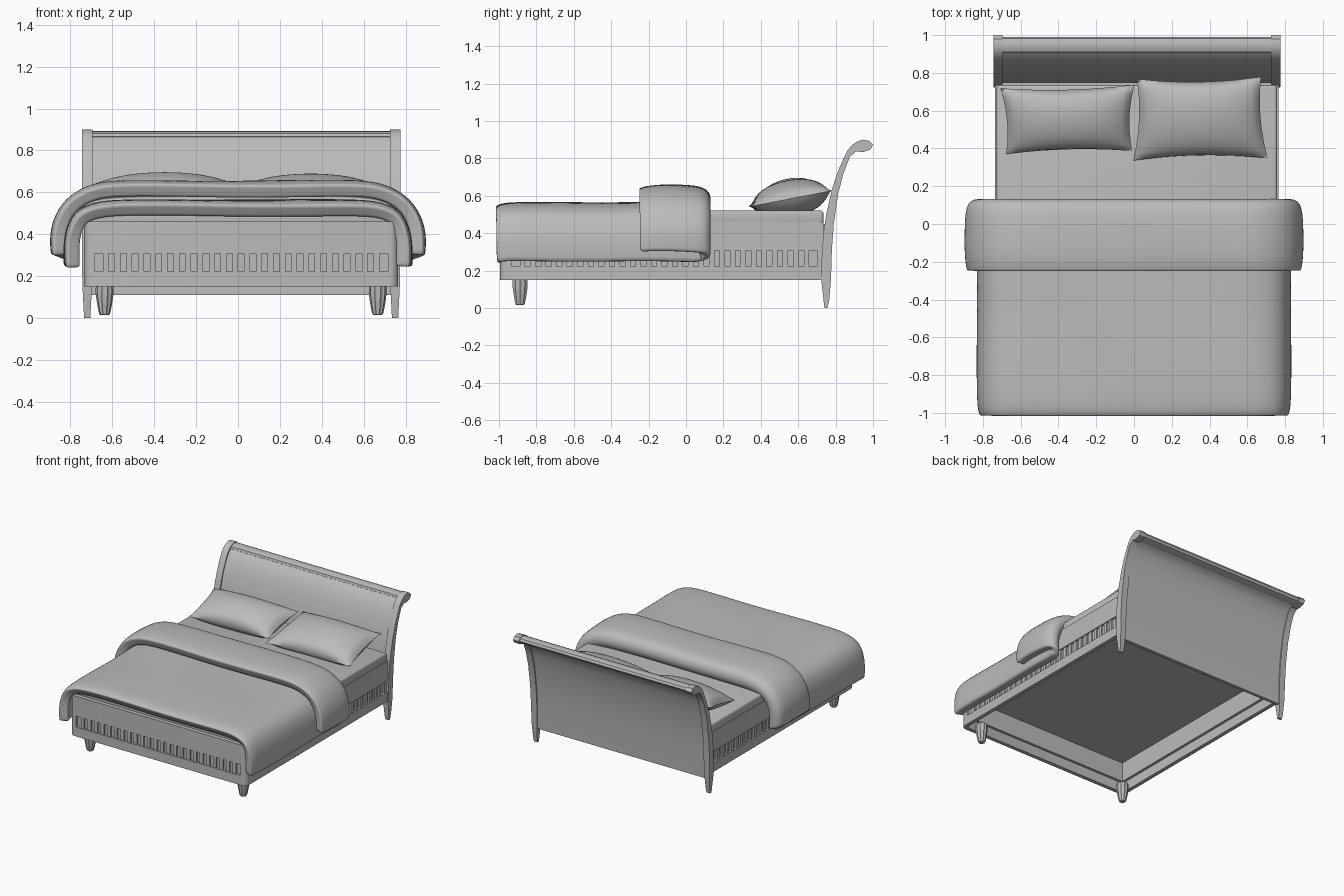
import bpy, bmesh, math
from mathutils import Vector, Matrix

cube = bpy.data.objects.get("Cube")
if cube:
    bpy.data.objects.remove(cube, do_unlink=True)

grey = bpy.data.materials.new("plain_grey")
grey.use_nodes = True
colour = (0.5, 0.5, 0.5, 1)
grey.diffuse_color = colour
grey.node_tree.nodes["Principled BSDF"].inputs["Base Color"].default_value = colour

CX = 0.015            # centre line of the frame
HALF = 0.75           # half width of the frame
FRONT, BACK = -0.995, 0.735
WALL = 0.03           # rail thickness
SLOT_LOW, SLOT_HIGH = 0.222, 0.307


def finish(name, bm, angle=35):
    bmesh.ops.recalc_face_normals(bm, faces=bm.faces)
    mesh = bpy.data.meshes.new(name)
    bm.to_mesh(mesh)
    bm.free()
    mesh.materials.append(grey)
    ob = bpy.data.objects.new(name, mesh)
    bpy.context.collection.objects.link(ob)
    bpy.ops.object.select_all(action="DESELECT")
    bpy.context.view_layer.objects.active = ob
    ob.select_set(True)
    bpy.ops.object.shade_smooth_by_angle(angle=math.radians(angle))
    return ob


def add_box(bm, lo, hi):
    lo, hi = Vector(lo), Vector(hi)
    size = hi - lo
    bmesh.ops.create_cube(bm, size=1, matrix=Matrix.Translation((lo + hi) / 2) @ Matrix.Diagonal((*size, 1)))


def box(name, lo, hi, bevel=0):
    bm = bmesh.new()
    add_box(bm, lo, hi)
    if bevel:
        bmesh.ops.bevel(bm, geom=bm.edges[:], offset=bevel, segments=3, affect="EDGES", profile=0.5)
    return finish(name, bm)


def prism(points, shift):
    bm = bmesh.new()
    face = bm.faces.new([bm.verts.new(p) for p in points])
    moved = bmesh.ops.extrude_face_region(bm, geom=[face])["geom"]
    bmesh.ops.translate(bm, vec=shift, verts=[g for g in moved if isinstance(g, bmesh.types.BMVert)])
    return bm


def corner(inset):
    """Rounded front corner on the +x side, running from side to front."""
    radius = 0.04 - inset
    steps = [math.radians(18 * i) for i in range(6)]
    return [(HALF - 0.04 + radius * math.cos(a), FRONT + 0.04 - radius * math.sin(a)) for a in steps]


def u_line(inset):
    right = [(HALF - inset, BACK)] + corner(inset)
    return right + [(-x, y) for x, y in reversed(right)]


# Bed frame: three U-shaped bands, the middle one set back behind the slats
for name, inset, low, high in (("lower_rail", 0, 0.15, SLOT_LOW), ("slat_backing", 0.018, SLOT_LOW, SLOT_HIGH),
                               ("upper_rail", 0, SLOT_HIGH, 0.46)):
    outline = u_line(inset) + u_line(WALL)[::-1]
    finish(name, prism([(CX + x, y, low) for x, y in outline], (0, 0, high - low)))

# Solid corners and the row of upright slats between them
PITCH, SLAT = 0.0562, 0.028
FIRST = FRONT + 0.065
bm = bmesh.new()
for i in range(-11, 13):
    x = CX + (i - 0.5) * PITCH
    add_box(bm, (x - SLAT / 2, FRONT + 0.006, SLOT_LOW), (x + SLAT / 2, FRONT + 0.022, SLOT_HIGH))
for s, side in ((-1, "right"), (1, "left")):
    outer, inner = CX + s * (HALF - 0.006), CX + s * (HALF - 0.022)
    spans = [(FIRST + i * PITCH - SLAT / 2, FIRST + i * PITCH + SLAT / 2) for i in range(1, 29)]
    for a, b in spans + [(FIRST + 29 * PITCH, BACK)]:
        add_box(bm, (min(outer, inner), a, SLOT_LOW), (max(outer, inner), b, SLOT_HIGH))
    ends = [(HALF - 0.05, FRONT), (HALF - 0.05, FRONT + 0.02), (HALF - 0.02, FRONT + 0.05),
            (HALF - 0.02, FIRST), (HALF, FIRST)]
    block = [(CX + s * x, y, SLOT_LOW) for x, y in corner(0) + ends]
    finish(side + "_corner_block", prism(block, (0, 0, SLOT_HIGH - SLOT_LOW)))
finish("slats", bm)

# Base, ledges and mattress
box("mattress_base", (CX - 0.715, FRONT + 0.035, 0.375), (CX + 0.715, 0.75, 0.45))
for s, side in ((-1, "right"), (1, "left")):
    a, b = sorted((CX + s * 0.7, CX + s * 0.722))
    box(side + "_ledge", (a, FRONT + 0.028, 0.225), (b, BACK, 0.38))
box("front_ledge", (CX - 0.705, FRONT + 0.028, 0.225), (CX + 0.705, FRONT + 0.05, 0.38))
box("mattress", (CX - 0.742, -0.965, 0.44), (CX + 0.742, 0.735, 0.52), 0.015)

# Fluted tapering front legs
LEG = [(0.16, 0.041), (0.12, 0.042), (0.08, 0.037), (0.04, 0.03), (0.02, 0.025), (0.015, 0.02)]
for s, side in ((-1, "right"), (1, "left")):
    bm = bmesh.new()
    rings = []
    for z, r in LEG:
        ring = []
        for k in range(20):
            a, rr = math.tau * k / 20, r * (0.9 if k % 2 else 1.02)
            ring.append(bm.verts.new((CX + s * 0.652 + rr * math.cos(a), -0.887 + rr * math.sin(a), z)))
        rings.append(ring)
    for low, high in zip(rings, rings[1:]):
        for k in range(20):
            n = (k + 1) % 20
            bm.faces.new((low[k], low[n], high[n], high[k]))
    bm.faces.new(rings[0])
    bm.faces.new(rings[-1])
    finish(side + "_front_leg", bm, 20)

# Sleigh headboard: scrolled posts, a curved panel and a top roll
POST = [(.74, 0), (.735, .045), (.722, .16), (.727, .3), (.737, .42), (.75, .5), (.78, .634), (.81, .725),
        (.84, .794), (.862, .84), (.888, .872), (.915, .89), (.945, .9), (.98, .893), (1, .872),
        (.985, .846), (.945, .833), (.91, .837), (.877, .81), (.84, .714), (.813, .607),
        (.79, .446), (.78, .313), (.775, .15), (.766, .045), (.757, 0)]
PANEL = [(.74, .11), (.743, .3), (.762, .5), (.79, .634), (.818, .725), (.848, .794), (.878, .84), (.915, .872),
         (.93, .85), (.903, .836), (.868, .81), (.832, .714), (.805, .607), (.782, .446), (.772, .313), (.764, .11)]
ROLL = [(.905, .866), (.91, .882), (.93, .891), (.96, .893), (.982, .886), (.99, .87), (.98, .853),
        (.955, .844), (.925, .842)]
for s, side in ((-1, "right"), (1, "left")):
    mid = CX + s * 0.735
    bm = prism([(mid - 0.025, y, z) for y, z in POST], (0.05, 0, 0))
    for v in bm.verts:
        if v.co.z < 0.2:
            v.co.x = mid + (v.co.x - mid) * (0.6 + 2 * v.co.z)
    finish(side + "_headboard_post", bm)
for name, profile in (("headboard_panel", PANEL), ("headboard_roll", ROLL)):
    finish(name, prism([(CX - 0.725, y, z) for y, z in profile], (1.45, 0, 0)))

# Duvet: one padded sheet, draped across x and folded back near the pillows
DRAPE = [(0, .531, 0, 1), (.3, .533, 0, 1), (.57, .533, .05, 1), (.677, .522, .2, .95), (.759, .488, .5, .65),
         (.792, .415, .7, .4), (.802, .34, .7, .4), (.797, .25, .7, .6)]
section = [(-x, z, -dx, dz) for x, z, dx, dz in DRAPE[:0:-1]] + DRAPE
FOLD = [(-1, -.02), (-.985, -.01), (-.94, 0), (-.7, .002), (-.45, -.002), (-.2, 0), (0, 0), (.06, 0),
        (.096, .014), (.106, .044), (.096, .074), (.06, .088), (-.05, .093), (-.15, .093), (-.215, .084), (-.238, .074)]
bm = bmesh.new()
grid = []
for y, h in FOLD:
    grid.append([bm.verts.new((x + dx * h, y, z + dz * h + 0.004 * math.sin(9 * y + 5 * x)))
                 for x, z, dx, dz in section])
for a, b in zip(grid, grid[1:]):
    for k in range(len(section) - 1):
        bm.faces.new((a[k], a[k + 1], b[k + 1], b[k]))
duvet = finish("folded_duvet", bm, 80)
mod = duvet.modifiers.new("padding", "SOLIDIFY")
mod.thickness, mod.offset = 0.065, 0
mod.edge_crease_inner = mod.edge_crease_outer = 0.5
mod = duvet.modifiers.new("soft", "SUBSURF")
mod.levels = mod.render_levels = 2


# Pillows: puffed grids with pinched corners
def pillow(name, centre, width, depth, puff, tilt, turn, taper):
    n, m = 28, 20
    bm = bmesh.new()
    place = (Matrix.Translation(centre) @ Matrix.Rotation(math.radians(turn), 4, "Z")
             @ Matrix.Rotation(math.radians(tilt), 4, "X"))
    for s in (-1, 1):
        rows = []
        for j in range(m + 1):
            v = 2 * j / m - 1
            row = []
            for i in range(n + 1):
                u = 2 * i / n - 1
                x = u * width / 2 * (1 - 0.06 * (1 - v * v) * u * u + taper * v)
                y = v * depth / 2 * (1 - 0.1 * (1 - u * u) * v * v)
                z = s * puff * ((1 - u * u) * (1 - v * v)) ** 0.52
                row.append(bm.verts.new(place @ Vector((x, y, z))))
            rows.append(row)
        for a, b in zip(rows, rows[1:]):
            for i in range(n):
                bm.faces.new((a[i], a[i + 1], b[i + 1], b[i]))
    bmesh.ops.remove_doubles(bm, verts=bm.verts, dist=0.0005)
    finish(name, bm, 60)


pillow("right_pillow", (-0.348, 0.553, 0.593), 0.69, 0.36, 0.098, 13, 1.5, 0.03)
pillow("left_pillow", (0.348, 0.558, 0.585), 0.685, 0.44, 0.098, 11, 1, -0.04)
